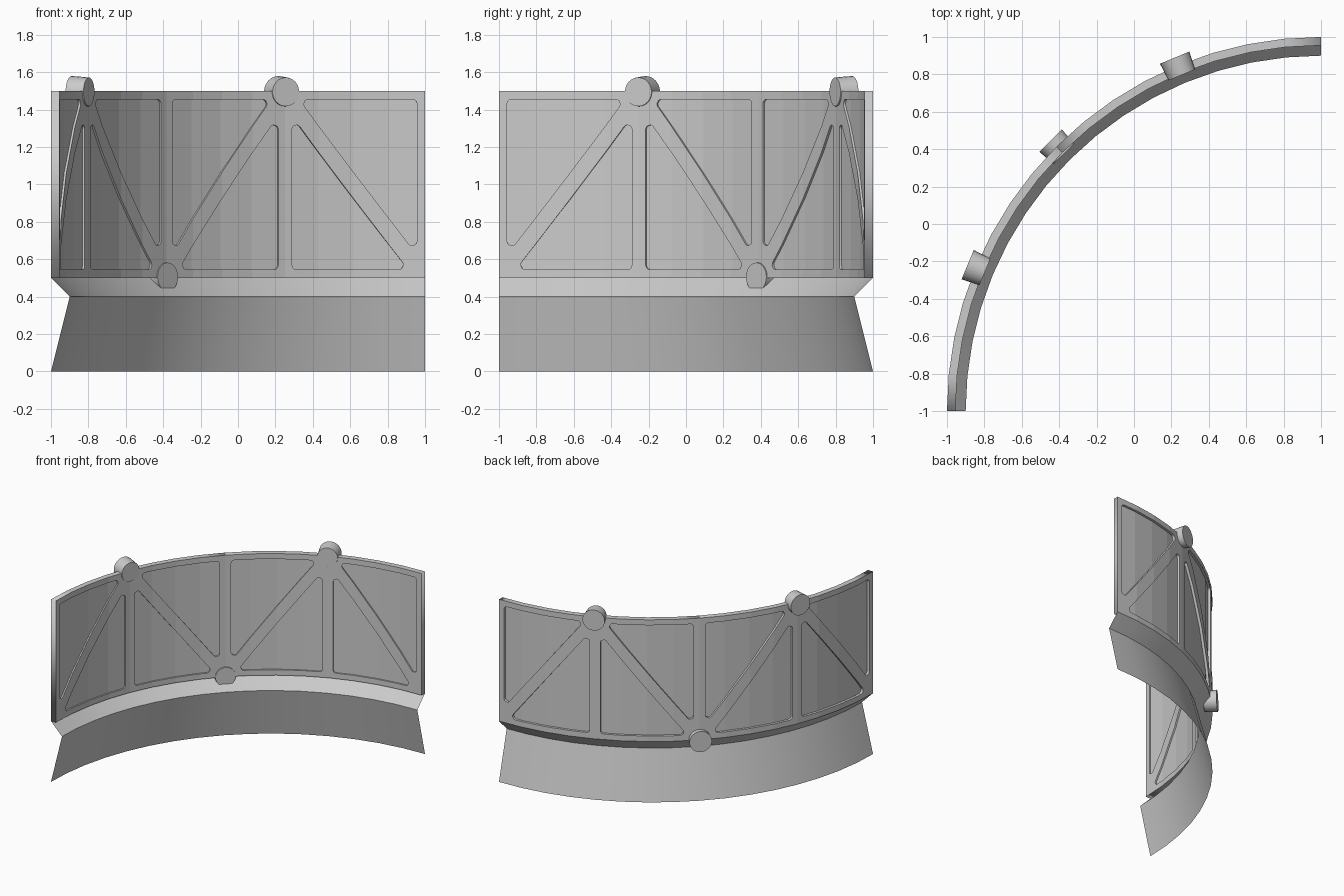
import bpy, bmesh
from math import pi, cos, sin, tan, floor
from mathutils import Vector, Matrix

if "Cube" in bpy.data.objects:
    bpy.data.objects.remove(bpy.data.objects["Cube"])

CX, CY, R = 1.0, -1.0, 2.0          # arc centre and outer radius
SEG = 16                            # facets over the quarter circle
STEP = pi / 2 / SEG
HALF = R * pi / 8                   # half of one 45 degree panel, unrolled


def place(theta, r, z):
    # keeps in-between points on the straight facets
    d = theta - floor(theta / STEP) * STEP
    r *= cos(STEP / 2) / cos(d - STEP / 2)
    return Vector((CX + r * cos(theta), CY + r * sin(theta), z))


def add(name, bm):
    bmesh.ops.recalc_face_normals(bm, faces=bm.faces)
    me = bpy.data.meshes.new(name)
    bm.to_mesh(me)
    bm.free()
    ob = bpy.data.objects.new(name, me)
    bpy.context.collection.objects.link(ob)
    return ob


def smooth(ob):
    bpy.ops.object.select_all(action='DESELECT')
    ob.select_set(True)
    bpy.context.view_layer.objects.active = ob
    bpy.ops.object.shade_smooth_by_angle(angle=pi / 6)


def rounded(pts, rad=0.025, n=5):
    out = []
    for i, p in enumerate(pts):
        p = Vector(p)
        a = (Vector(pts[i - 1]) - p).normalized()
        b = (Vector(pts[(i + 1) % len(pts)]) - p).normalized()
        t = rad / tan(a.angle(b) / 2)
        c = p + (a + b).normalized() * (rad / sin(a.angle(b) / 2))
        u, v = p + a * t - c, p + b * t - c
        for k in range(n + 1):
            w = u.lerp(v, k / n).normalized() * rad
            out.append(c + w)
    return out


def curved_plate(name, loops, mid, r_in, r_out):
    # flat outline with holes, thickened, cut at the facets, bent to the arc
    cu = bpy.data.curves.new(name + "_outline", 'CURVE')
    cu.dimensions, cu.fill_mode = '2D', 'BOTH'
    cu.extrude = (r_out - r_in) / 2
    for loop in loops:
        sp = cu.splines.new('POLY')
        sp.points.add(len(loop) - 1)
        for q, p in zip(sp.points, loop):
            q.co = (p[0], p[1], 0, 1)
        sp.use_cyclic_u = True
    tmp = bpy.data.objects.new(name + "_outline", cu)
    bpy.context.collection.objects.link(tmp)
    bpy.context.view_layer.update()
    me = bpy.data.meshes.new_from_object(tmp.evaluated_get(bpy.context.evaluated_depsgraph_get()))
    bpy.data.objects.remove(tmp)
    bm = bmesh.new()
    bm.from_mesh(me)
    bpy.data.meshes.remove(me)
    bmesh.ops.remove_doubles(bm, verts=bm.verts, dist=1e-4)
    for k in range(-3, 4):
        bmesh.ops.bisect_plane(bm, geom=bm.verts[:] + bm.edges[:] + bm.faces[:], dist=1e-5,
                               plane_co=(k * STEP * R, 0, 0), plane_no=(1, 0, 0))
    for v in bm.verts:
        s, z, n = v.co
        v.co = place(mid + s / R, (r_in + r_out) / 2 + n, z)
    return add(name, bm)


def rect(w, z0, z1):
    return [(-w, z0), (w, z0), (w, z1), (-w, z1)]


# Truss openings: one upper and one lower triangle, mirrored about the post
upper = [(0.741, 1.455), (0.741, 0.625), (0.0825, 1.455)]
lower = [(0.041, 0.545), (0.041, 1.366), (0.693, 0.545)]
holes = [rounded([(m * s, z) for s, z in tri]) for tri in (upper, lower) for m in (1, -1)]

# Two truss frames with a thin recessed sheet inside each
for i, mid in enumerate((pi * 5 / 8, pi * 7 / 8)):
    curved_plate(f"truss_frame_{i + 1}", [rect(HALF, 0.5, 1.5)] + holes, mid, 1.955, 2.0)
    curved_plate(f"recessed_sheet_{i + 1}", [rect(HALF - 0.02, 0.52, 1.48)], mid, 1.967, 1.98)

# Sloped ledge and flared skirt, thin surfaces below the wall
for name, prof in (("ledge", [(2.0, 0.5), (1.9, 0.4)]), ("skirt", [(1.9, 0.4), (2.0, 0.0)])):
    bm = bmesh.new()
    cols = [[bm.verts.new(place(pi / 2 + k * STEP, r, z)) for r, z in prof] for k in range(SEG + 1)]
    for a, b in zip(cols, cols[1:]):
        bm.faces.new((a[0], a[1], b[1], b[0]))
    ob = add(name, bm)
    # face outward from the arc centre
    f = ob.data.polygons[0]
    if f.normal.dot(f.center - Vector((CX, CY, f.center.z))) < 0:
        ob.data.flip_normals()
    smooth(ob)

# Round bosses at the truss nodes, axis pointing outward
for name, th, z in (("top_boss_1", pi * 5 / 8, 1.495), ("top_boss_2", pi * 7 / 8, 1.495),
                    ("bottom_boss", pi * 3 / 4, 0.505)):
    axis = Vector((cos(th), sin(th), 0))
    m = Matrix.Translation(Vector((CX, CY, z)) + axis * 1.995) @ axis.to_track_quat('Z', 'Y').to_matrix().to_4x4()
    bm = bmesh.new()
    bmesh.ops.create_cone(bm, cap_ends=True, segments=24, radius1=0.077, radius2=0.085,
                          depth=0.1, matrix=m)
    smooth(add(name, bm))
